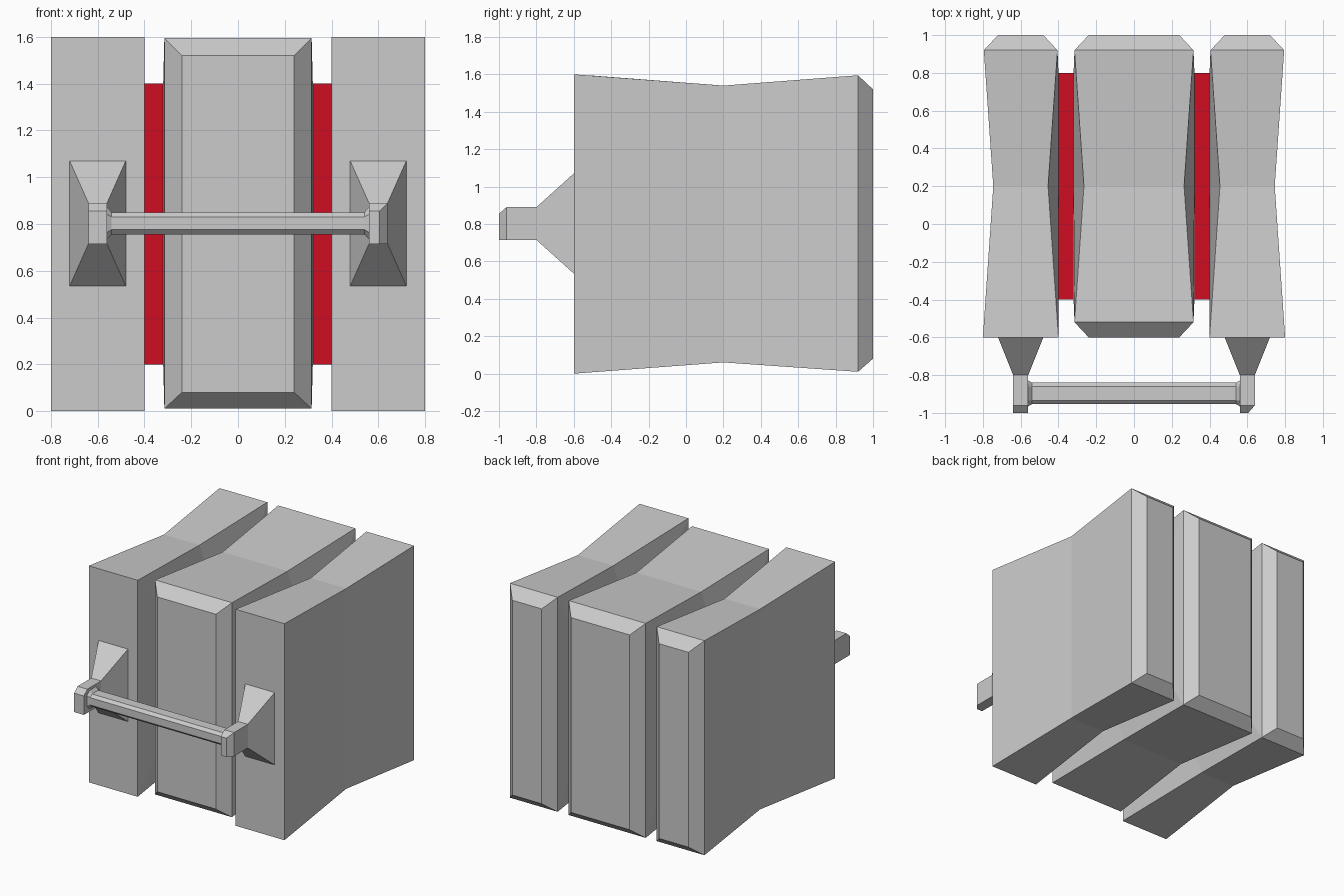
import bpy, bmesh, math

if "Cube" in bpy.data.objects:
    bpy.data.objects.remove(bpy.data.objects["Cube"])


def material(name, rgb):
    m = bpy.data.materials.new(name)
    m.diffuse_color = (*rgb, 1)
    m.use_nodes = True
    m.node_tree.nodes["Principled BSDF"].inputs["Base Color"].default_value = m.diffuse_color
    return m


GREY = material("light grey", (0.60, 0.60, 0.60))
RED = material("red", (0.62, 0.004, 0.016))


def finish(name, bm, mat):
    bmesh.ops.remove_doubles(bm, verts=bm.verts, dist=1e-5)
    bmesh.ops.recalc_face_normals(bm, faces=bm.faces)
    me = bpy.data.meshes.new(name)
    bm.to_mesh(me)
    bm.free()
    me.materials.append(mat)
    ob = bpy.data.objects.new(name, me)
    bpy.context.collection.objects.link(ob)
    return ob


def loft(name, rings, mat):
    """Skin between closed rings of points and cap both ends."""
    bm = bmesh.new()
    vs = [[bm.verts.new(p) for p in r] for r in rings]
    n = len(rings[0])
    for a, b in zip(vs, vs[1:]):
        for i in range(n):
            j = (i + 1) % n
            bm.faces.new((a[i], a[j], b[j], b[i]))
    bm.faces.new(vs[0])
    bm.faces.new(vs[-1])
    return finish(name, bm, mat)


def slab(name, cx, sections, first, walls):
    """Pinched slab; sections are (y, half width, z0, z1).
    walls maps a side (-1/1) to the x of the raised pad on that side,
    framed by the three sections starting at index first."""
    bm = bmesh.new()
    vs = [{(s, k): bm.verts.new((cx + s * w, y, (z0, z1)[k]))
           for s in (-1, 1) for k in (0, 1)} for y, w, z0, z1 in sections]
    for i, (a, b) in enumerate(zip(vs, vs[1:])):
        for k in (0, 1):
            bm.faces.new((a[-1, k], a[1, k], b[1, k], b[-1, k]))
        for s in (-1, 1):
            if s not in walls or not first <= i < first + 2:
                bm.faces.new((a[s, 0], a[s, 1], b[s, 1], b[s, 0]))
    for e in (vs[0], vs[-1]):
        bm.faces.new((e[-1, 0], e[1, 0], e[1, 1], e[-1, 1]))
    # sloping frame from the pinched rim to the pad
    for s, x in walls.items():
        pad = [[bm.verts.new((x, y, z)) for z in (0.2, 1.4)] for y in (-0.4, 0.2, 0.8)]
        rim = [[vs[first + i][s, k] for k in (0, 1)] for i in range(3)]
        for i in (0, 1):
            for k in (0, 1):
                bm.faces.new((rim[i][k], rim[i + 1][k], pad[i + 1][k], pad[i][k]))
            bm.faces.new((pad[i][0], pad[i][1], pad[i + 1][1], pad[i + 1][0]))
        for i in (0, 2):
            bm.faces.new((rim[i][0], rim[i][1], pad[i][1], pad[i][0]))
    return finish(name, bm, GREY)


# Three body slabs
slab("centre_slab", 0, [(-0.6, 0.24, 0.08, 1.52), (-0.52, 0.315, 0.01, 1.595),
                        (0.2, 0.265, 0.06, 1.54), (0.92, 0.315, 0.01, 1.595),
                        (1.0, 0.24, 0.08, 1.52)], 1, {-1: -0.32, 1: 0.32})
for side, label in ((-1, "left"), (1, "right")):
    slab(label + "_slab", side * 0.6,
         [(-0.6, 0.2, 0, 1.6), (0.2, 0.145, 0.06, 1.54),
          (0.92, 0.195, 0.01, 1.595), (1.0, 0.12, 0.08, 1.52)], 0, {-side: side * 0.4})

    # Red connector between the slabs
    def rect(x):
        return [(x, y, z) for y, z in ((-0.4, 0.2), (0.8, 0.2), (0.8, 1.4), (-0.4, 1.4))]
    loft(label + "_connector", [rect(side * 0.32), rect(side * 0.4)], RED)

    # Flared handle mount
    def section(y, x0, x1, z0, z1):
        return [(side * x0, y, z0), (side * x1, y, z0), (side * x1, y, z1), (side * x0, y, z1)]
    tip = 0.605 if side > 0 else 0.64
    loft(label + "_handle_mount",
         [section(-0.6, 0.48, 0.72, 0.535, 1.07), section(-0.8, 0.56, 0.64, 0.715, 0.89),
          section(-0.96, 0.56, 0.64, 0.715, 0.89), section(-1.0, 0.56, tip, 0.715, 0.855)], GREY)


# Handle bar: chamfered section with flared ends
def bar_ring(x, hy, hz, c):
    yc, zc = -0.897, 0.803
    return [(x, yc + y, zc + z) for y, z in (
        (hy - c, hz), (hy, hz - c), (hy, c - hz), (hy - c, -hz),
        (c - hy, -hz), (-hy, c - hz), (-hy, hz - c), (c - hy, hz))]


loft("handle_bar", [bar_ring(-0.56, 0.068, 0.068, 0.03), bar_ring(-0.54, 0.057, 0.047, 0.02),
                    bar_ring(0.54, 0.057, 0.047, 0.02), bar_ring(0.56, 0.068, 0.068, 0.03)], GREY)
